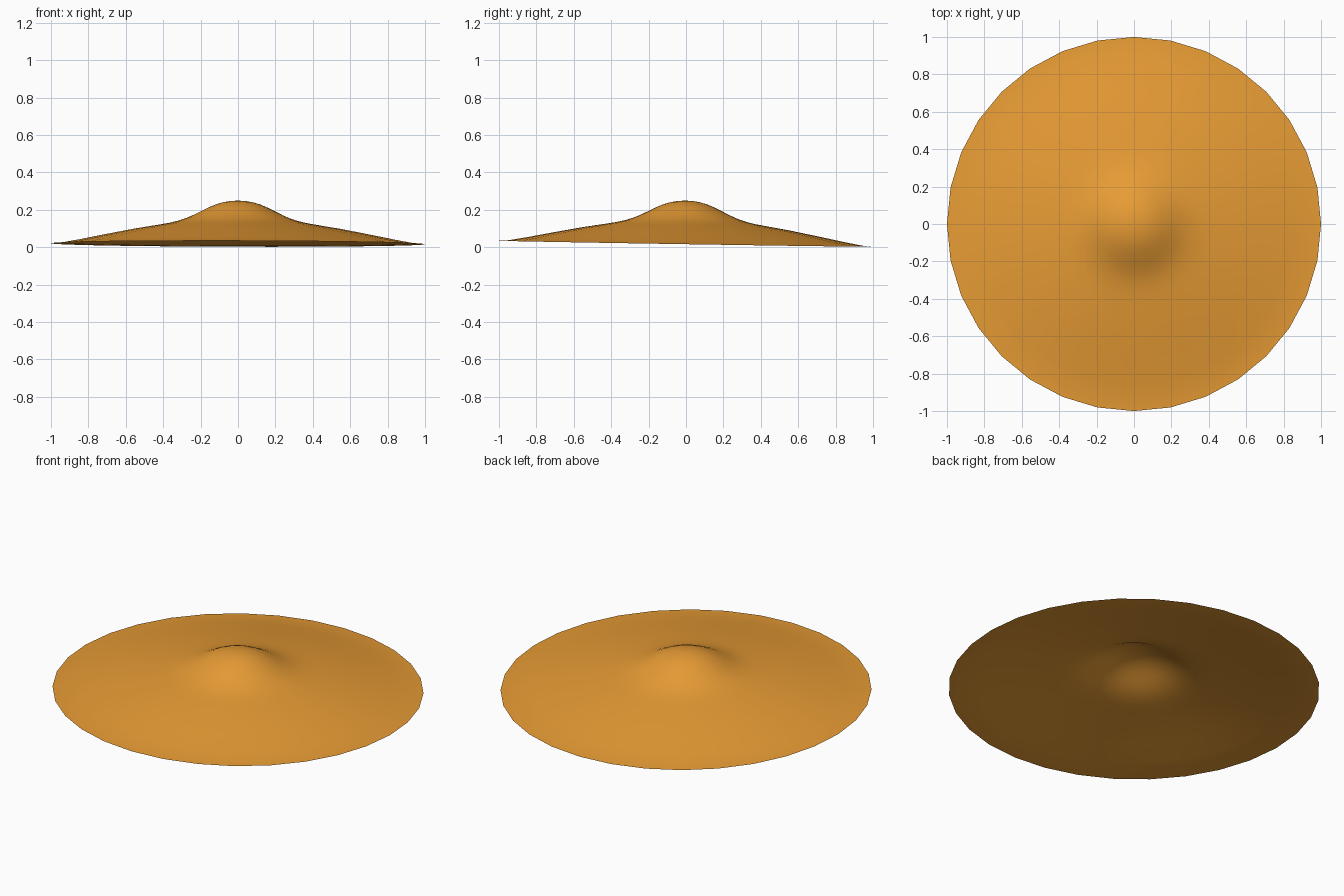
import bpy, bmesh, math

if "Cube" in bpy.data.objects:
    bpy.data.objects.remove(bpy.data.objects["Cube"])

SIDES = 32
# radius, height from the rounded crown down to the rim
PROFILE = [(0.04, 0.247), (0.08, 0.240), (0.12, 0.228), (0.16, 0.211),
           (0.20, 0.191), (0.24, 0.171), (0.28, 0.154), (0.32, 0.141),
           (0.37, 0.129), (0.44, 0.117), (0.55, 0.099), (0.70, 0.070),
           (0.85, 0.040), (0.95, 0.022), (1.0, 0.0185)]


def tilt(x, y):
    # brim is raised slightly at the front and left
    return -0.016 * y - 0.0025 * x


# Conical hat: a single open sheet lathed around z
bm = bmesh.new()
rings = []
for r, z in PROFILE:
    ring = []
    for i in range(SIDES):
        a = 2 * math.pi * i / SIDES
        x, y = r * math.cos(a), r * math.sin(a)
        ring.append(bm.verts.new((x, y, z + tilt(x, y))))
    rings.append(ring)
tip = bm.verts.new((0, 0, 0.249))
for i in range(SIDES):
    j = (i + 1) % SIDES
    bm.faces.new((tip, rings[0][i], rings[0][j]))
    for inner, outer in zip(rings, rings[1:]):
        bm.faces.new((inner[i], outer[i], outer[j], inner[j]))
for f in bm.faces:
    f.smooth = True
mesh = bpy.data.meshes.new("conical_hat")
bm.to_mesh(mesh)
bm.free()
hat = bpy.data.objects.new("conical_hat", mesh)
bpy.context.collection.objects.link(hat)

# Straw orange
mat = bpy.data.materials.new("straw")
mat.diffuse_color = (0.8, 0.33, 0.035, 1)
mat.use_nodes = True
mat.node_tree.nodes["Principled BSDF"].inputs["Base Color"].default_value = mat.diffuse_color
mesh.materials.append(mat)
